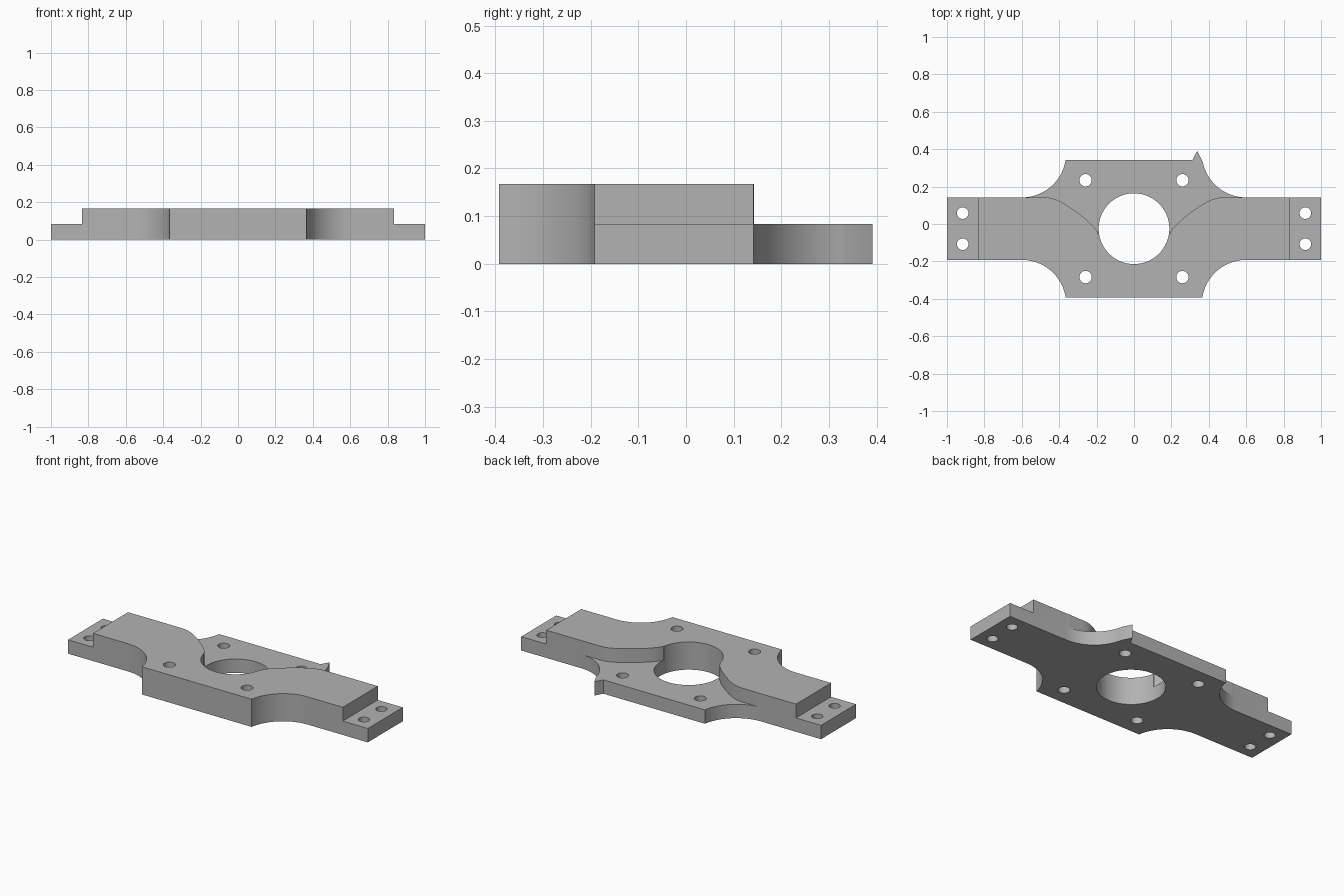
import bpy, bmesh, math

if "Cube" in bpy.data.objects:
    bpy.data.objects.remove(bpy.data.objects["Cube"], do_unlink=True)

CY = -0.025          # y of the symmetry line through arms and bore
ARM = 0.1667         # half width of the arms
BODY = 0.367         # half depth of the central body
T, HALF = 0.167, 0.0835
R = 0.2375           # radius of the concave corners
AX = 0.6             # x where a corner meets the arm

grey = bpy.data.materials.new("Light grey")
grey.use_nodes = True
grey.diffuse_color = (0.45, 0.45, 0.45, 1)
grey.node_tree.nodes["Principled BSDF"].inputs["Base Color"].default_value = (0.45, 0.45, 0.45, 1)


def prism(name, pts, z0, z1):
    """Extrude a closed outline from z0 to z1."""
    bm = bmesh.new()
    face = bm.faces.new([bm.verts.new((x, y, z0)) for x, y in pts])
    top = bmesh.ops.extrude_face_region(bm, geom=[face])["geom"]
    bmesh.ops.translate(bm, vec=(0, 0, z1 - z0),
                        verts=[v for v in top if isinstance(v, bmesh.types.BMVert)])
    bmesh.ops.recalc_face_normals(bm, faces=bm.faces)
    me = bpy.data.meshes.new(name)
    bm.to_mesh(me)
    bm.free()
    ob = bpy.data.objects.new(name, me)
    bpy.context.collection.objects.link(ob)
    me.materials.append(grey)
    return ob


def circle(x, y, r, n):
    return [(x + r * math.cos(2 * math.pi * i / n), y + r * math.sin(2 * math.pi * i / n))
            for i in range(n)]


def cut(target, cutter):
    """Subtract the cutter, then discard it."""
    cutter.hide_render = True
    mod = target.modifiers.new("cut", 'BOOLEAN')
    mod.operation, mod.solver, mod.object = 'DIFFERENCE', 'EXACT', cutter
    bpy.context.view_layer.objects.active = target
    bpy.ops.object.modifier_apply(modifier=mod.name)
    bpy.data.objects.remove(cutter, do_unlink=True)


# Concave corner in the +x +y quadrant, from the arm to the body edge
end = math.asin((R - (BODY - ARM)) / R)
corner = []
for i in range(21):
    a = math.pi / 2 + (math.pi / 2 - end) * i / 20
    corner.append((AX + R * math.cos(a), ARM + R - R * math.sin(a)))
quarter = [(1, ARM)] + corner

# Outline, with a small pointed burr on the rear left corner
rear_left = [(x, y + CY) for x, y in quarter if y + CY < 0.33]
rear_left += [(0.367, 0.333), (0.338, 0.391), (0.312, BODY + CY)]
rear_right = [(-x, y + CY) for x, y in reversed(quarter)]
front_right = [(-x, CY - y) for x, y in quarter]
front_left = [(x, CY - y) for x, y in reversed(quarter)]
plate = prism("mounting_plate", rear_left + rear_right + front_right + front_left, 0, T)

# Lowered rear shelf with flared S-shaped side walls
flare = [(0.7, 0.2), (0.58, 0.142), (0.49, 0.1415), (0.455, 0.1405), (0.425, 0.134),
         (0.39, 0.119), (0.35, 0.095), (0.30, 0.06), (0.25, 0.02), (0.215, -0.015),
         (0.20, -0.034), (0.19, -0.055), (0.17, -0.06)]
shelf = [(0.7, 0.5)] + flare + [(-x, y) for x, y in reversed(flare)] + [(-0.7, 0.5)]
cut(plate, prism("shelf_cutter", shelf, HALF, 0.3))

# Central bore
cut(plate, prism("bore_cutter", circle(0, CY, 0.189, 96), -0.1, 0.3))

for s in (-1, 1):
    # Half-height tab at each arm end
    tab = [(s * 0.833, -0.5), (s * 1.1, -0.5), (s * 1.1, 0.5), (s * 0.833, 0.5)]
    cut(plate, prism("tab_cutter", tab, HALF, 0.3))
    # Screw holes in the tabs and the body
    for t in (-1, 1):
        cut(plate, prism("tab_hole", circle(s * 0.916, CY + t * 0.083, 0.031, 32), -0.1, 0.3))
        cut(plate, prism("body_hole", circle(s * 0.259, CY + t * 0.259, 0.033, 32), -0.1, 0.3))

# Smooth curved walls, crisp edges
bpy.ops.object.select_all(action='DESELECT')
plate.select_set(True)
bpy.context.view_layer.objects.active = plate
bpy.ops.object.shade_smooth_by_angle(angle=math.radians(25))
